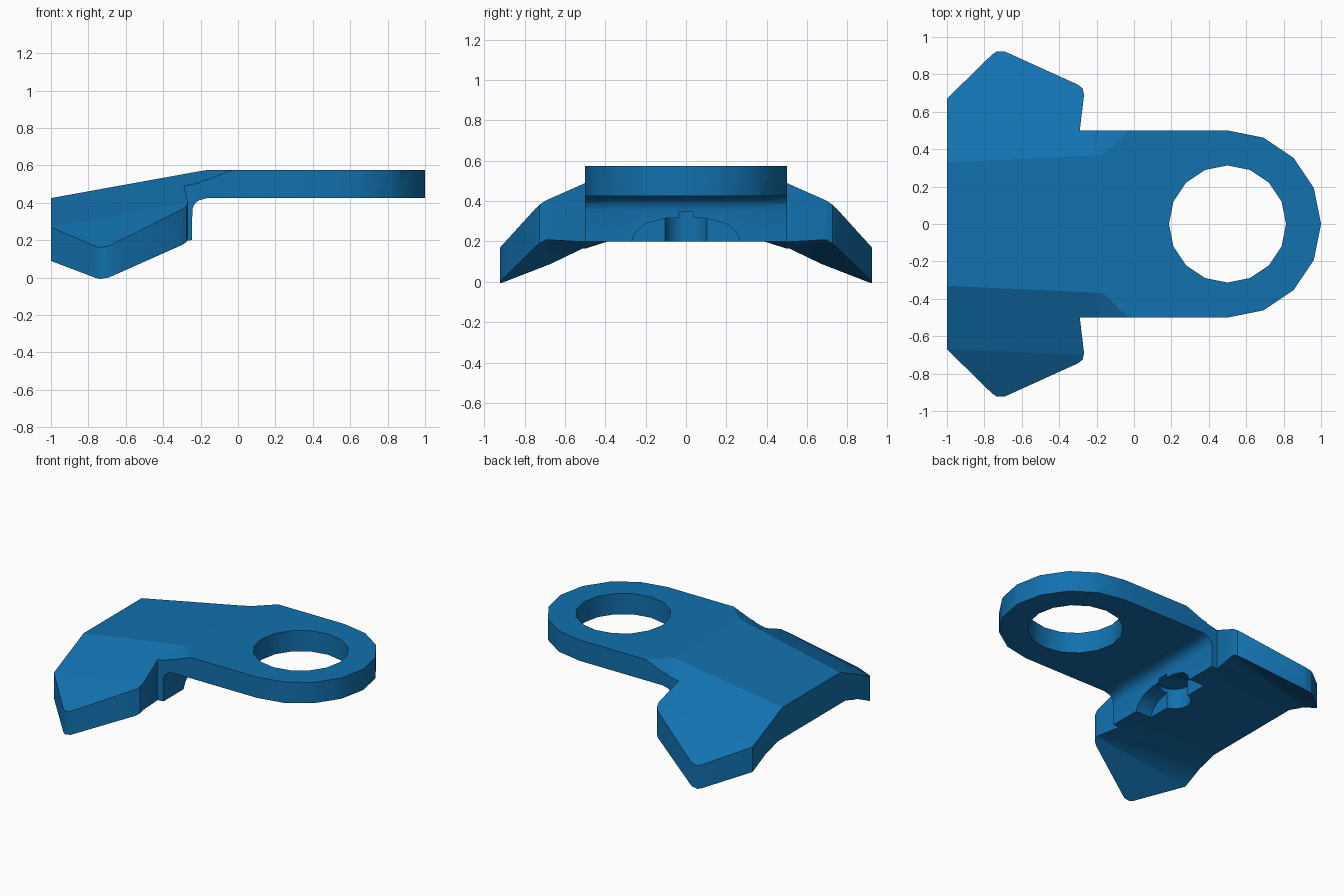
import bpy, bmesh, math
from mathutils import Vector

if "Cube" in bpy.data.objects:
    bpy.data.objects.remove(bpy.data.objects["Cube"])

blue = bpy.data.materials.new("blue")
blue.diffuse_color = (0.006, 0.165, 0.43, 1)
blue.use_nodes = True
blue.node_tree.nodes["Principled BSDF"].inputs["Base Color"].default_value = blue.diffuse_color


def make_object(name, bm):
    bmesh.ops.triangulate(bm, faces=[f for f in bm.faces])
    bmesh.ops.recalc_face_normals(bm, faces=bm.faces[:])
    me = bpy.data.meshes.new(name)
    bm.to_mesh(me)
    bm.free()
    ob = bpy.data.objects.new(name, me)
    bpy.context.collection.objects.link(ob)
    me.materials.append(blue)
    return ob


def loft(name, rings):
    """Solid skinned through closed rings with equal point counts."""
    bm = bmesh.new()
    rows = [[bm.verts.new(p) for p in ring] for ring in rings]
    n = len(rows[0])
    for a, b in zip(rows, rows[1:]):
        for i in range(n):
            j = (i + 1) % n
            bm.faces.new((a[i], a[j], b[j], b[i]))
    bm.faces.new(rows[0])
    bm.faces.new(rows[-1][::-1])
    return make_object(name, bm)


def prism(name, outline, z0, z1):
    return loft(name, [[(x, y, z) for x, y in outline] for z in (z0, z1)])


def circle(cx, r, n):
    return [(cx + r * math.cos(2 * math.pi * k / n),
             r * math.sin(2 * math.pi * k / n)) for k in range(n)]


def boolean(ob, cutter, operation):
    mod = ob.modifiers.new(operation.lower(), 'BOOLEAN')
    mod.operation = operation
    mod.solver = 'EXACT'
    mod.object = cutter
    bpy.context.view_layer.objects.active = ob
    bpy.ops.object.modifier_apply(modifier=mod.name)
    bpy.data.objects.remove(cutter)


# Plan outline: pointed wings at the left, rounded ring end at the right
half = [(-1, .67), (-.76, .905), (-.735, .922), (-.69, .922), (-.30, .745),
        (-.275, .725), (-.267, .69), (-.29, .5)]
half += [(.5 + .5 * math.sin(math.pi * k / 8), .5 * math.cos(math.pi * k / 8))
         for k in range(5)]
half[-1] = (1.0, 0.0)
outline = half + [(x, -y) for x, y in half[-2::-1]]
bracket = prism("bracket", outline, -.4, .9)

# Thickness of the body: half cross-sections (y, z) at stations along x
sections = [
    (-1.05, [(.328, .416), (.668, .261), (1.0, .046),
             (1.0, -.11), (.668, .081), (.5, .162), (.38, .2)]),
    (-.245, [(.365, .5615), (.70, .405), (1.03, .19),
             (1.03, .02), (.70, .21), (.5, .2), (.38, .2)]),
    (-.2445, [(.365, .5616), (.70, .405), (1.03, .19),
              (1.03, .02), (.70, .345), (.51, .36), (.38, .36)]),
    (-.235, [(.366, .563), (.70, .407), (1.03, .19),
             (1.03, .02), (.70, .37), (.51, .39), (.38, .39)]),
    (-.21, [(.368, .568), (.70, .412), (1.03, .2),
            (1.03, .02), (.70, .39), (.51, .413), (.38, .413)]),
    (-.165, [(.37, .575), (.70, .44), (1.03, .25),
             (1.03, .02), (.70, .40), (.51, .425), (.38, .425)]),
    (-.03, [(.501, .575), (.70, .5), (1.03, .45),
            (1.03, .2), (.70, .425), (.51, .425), (.38, .425)]),
    (1.1, [(.501, .575), (.70, .5), (1.03, .45),
           (1.03, .2), (.70, .425), (.51, .425), (.38, .425)]),
]
rings = [[(x, y, z) for y, z in s] + [(x, -y, z) for y, z in s[::-1]]
         for x, s in sections]
boolean(bracket, loft("body_thickness", rings), 'INTERSECT')

# Large ring hole
boolean(bracket, prism("ring_hole", circle(.5, .313, 16), .2, .9), 'DIFFERENCE')

# Arched relief in the heel below the plate
arch = [(.27, .1), (.27, .2), (.25, .245), (.2, .288), (.1, .315)]
arch = arch + [(-y, z) for y, z in arch[::-1]]
boolean(bracket, loft("heel_arch", [[(x, y, z) for y, z in arch]
                                    for x in (-.37, -.15)]), 'DIFFERENCE')

# Blind hole for a pin behind the arch
boolean(bracket, prism("pin_hole", circle(-.345, .108, 24), .05, .345),
        'DIFFERENCE')

# Smooth the rounded walls and underside, keep the top facets crisp
bm = bmesh.new()
bm.from_mesh(bracket.data)
bmesh.ops.remove_doubles(bm, verts=bm.verts[:], dist=.0002)
for f in bm.faces:
    f.smooth = f.normal.z < .02
    f.material_index = 0
for e in bm.edges:
    e.smooth = (len(e.link_faces) == 2 and all(f.smooth for f in e.link_faces)
                and e.calc_face_angle(0) < math.radians(30))
bm.to_mesh(bracket.data)
bm.free()
